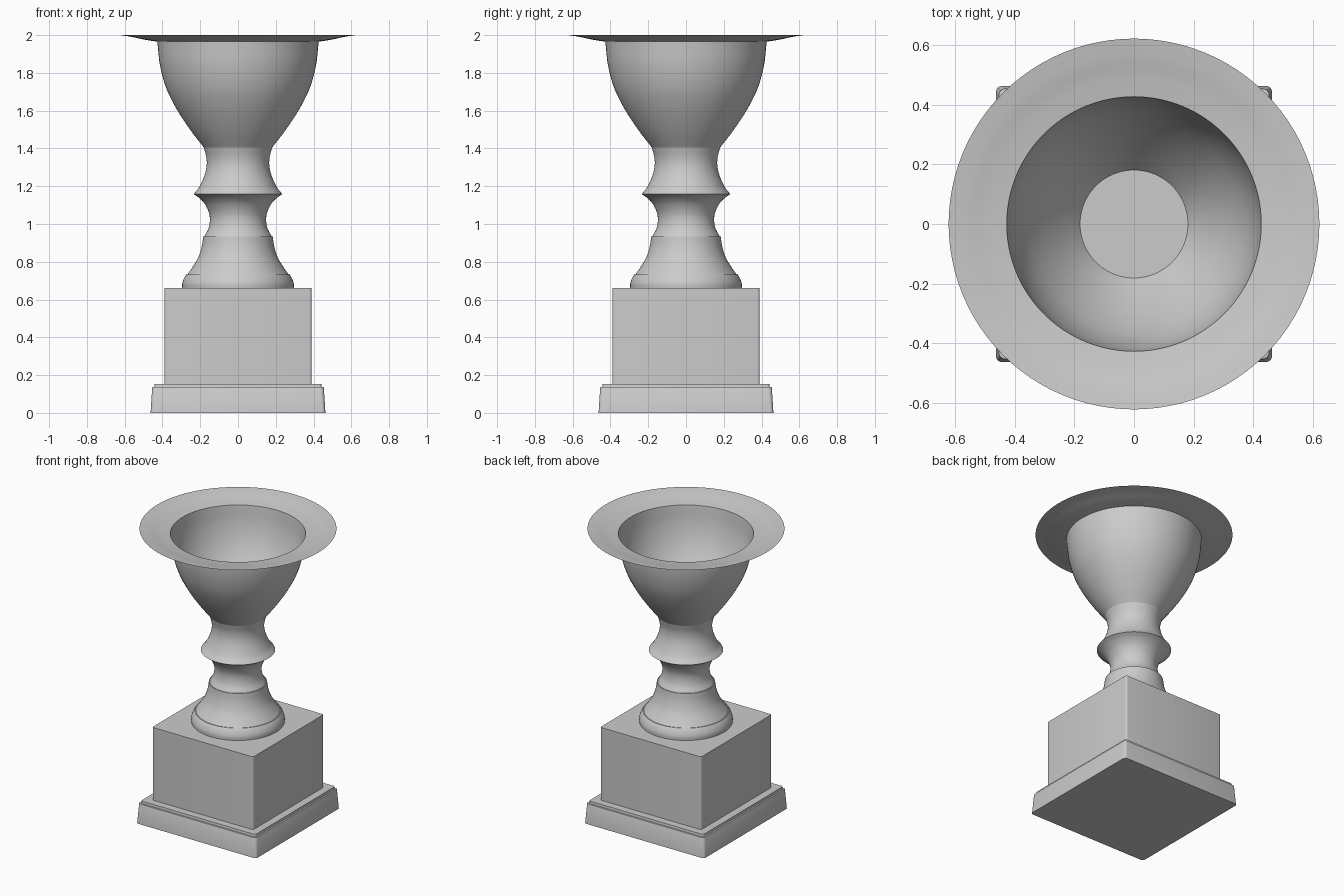
import bpy, bmesh, math
from mathutils import Vector

cube = bpy.data.objects.get("Cube")
if cube:
    bpy.data.objects.remove(cube, do_unlink=True)

GREY = (0.6, 0.6, 0.6, 1)
stone = bpy.data.materials.new("grey stone")
stone.use_nodes = True
stone.diffuse_color = GREY
stone.node_tree.nodes["Principled BSDF"].inputs["Base Color"].default_value = GREY


def finish(name, bm):
    mesh = bpy.data.meshes.new(name)
    bm.to_mesh(mesh)
    bm.free()
    mesh.materials.append(stone)
    ob = bpy.data.objects.new(name, mesh)
    bpy.context.collection.objects.link(ob)
    bpy.ops.object.select_all(action="DESELECT")
    ob.select_set(True)
    bpy.context.view_layer.objects.active = ob
    bpy.ops.object.shade_smooth_by_angle(angle=math.radians(35))
    return ob


def smooth_profile(points, steps=5):
    """Catmull-Rom curve through (radius, height) points."""
    p = [Vector(q) for q in points]
    p = [2 * p[0] - p[1]] + p + [2 * p[-1] - p[-2]]
    out = []
    for a, b, c, d in zip(p, p[1:], p[2:], p[3:]):
        for i in range(steps):
            t = i / steps
            out.append(0.5 * (2 * b + (c - a) * t + (2 * a - 5 * b + 4 * c - d) * t**2
                              + (3 * b - a - 3 * c + d) * t**3))
    return out + [p[-2]]


def lathe(name, points, segments=96):
    """Turn a bottom-to-top profile around the z axis."""
    bm = bmesh.new()
    rings = []
    for r, z in smooth_profile(points):
        angles = [math.tau * i / segments for i in range(segments)]
        rings.append([bm.verts.new((r * math.cos(a), r * math.sin(a), z)) for a in angles])
    for low, high in zip(rings, rings[1:]):
        for i in range(segments):
            j = (i + 1) % segments
            bm.faces.new((low[i], low[j], high[j], high[i]))
    return finish(name, bm)


def block(name, bottom, top, z0, z1, corner, top_edge=0):
    """Square block with rounded upright corners and an optional softened top."""
    bm = bmesh.new()
    bmesh.ops.create_cube(bm, size=2)
    for v in bm.verts:
        half, z = (top, z1) if v.co.z > 0 else (bottom, z0)
        v.co = (v.co.x * half, v.co.y * half, z)
    upright = [e for e in bm.edges if abs(e.verts[0].co.z - e.verts[1].co.z) > 0.001]
    bmesh.ops.bevel(bm, geom=upright, offset=corner, segments=4, profile=0.5, affect="EDGES")
    if top_edge:
        rim = [e for e in bm.edges if all(v.co.z > z1 - 0.0001 for v in e.verts)]
        bmesh.ops.bevel(bm, geom=rim, offset=top_edge, segments=2, profile=0.5, affect="EDGES")
    return finish(name, bm)


# Square pedestal
block("plinth_base", 0.463, 0.454, 0, 0.137, 0.02, 0.004)
block("plinth_step", 0.443, 0.441, 0.137, 0.153, 0.015)
block("pedestal_block", 0.389, 0.389, 0.153, 0.66, 0.012)

# Turned foot and stem
lathe("foot_ring", [(0.295, 0.66), (0.295, 0.685), (0.286, 0.712), (0.272, 0.735)])
lathe("foot_flare", [(0.267, 0.735), (0.242, 0.77), (0.212, 0.82), (0.192, 0.88), (0.184, 0.935)])
lathe("lower_stem", [(0.178, 0.935), (0.157, 0.975), (0.149, 1.02), (0.154, 1.06),
                     (0.175, 1.105), (0.205, 1.138), (0.235, 1.158)])
lathe("upper_stem", [(0.235, 1.158), (0.206, 1.195), (0.18, 1.25), (0.167, 1.3),
                     (0.167, 1.35), (0.181, 1.405)])

# Hollow bowl with a thin flared rim
lathe("bowl", [(0.181, 1.405), (0.254, 1.5), (0.326, 1.61), (0.38, 1.72),
               (0.413, 1.84), (0.427, 1.965)])
lathe("bowl_rim", [(0.427, 1.965), (0.5, 1.977), (0.56, 1.99), (0.622, 2.0)])

# Small flat caps: the bowl floor and the ledge between foot and stem
for cap, radius, height in (("bowl_floor", 0.181, 1.405), ("stem_ledge", 0.184, 0.935),
                            ("foot_ledge", 0.272, 0.735)):
    bm = bmesh.new()
    bmesh.ops.create_circle(bm, cap_ends=True, segments=96, radius=radius)
    bmesh.ops.translate(bm, verts=bm.verts, vec=(0, 0, height))
    finish(cap, bm)
